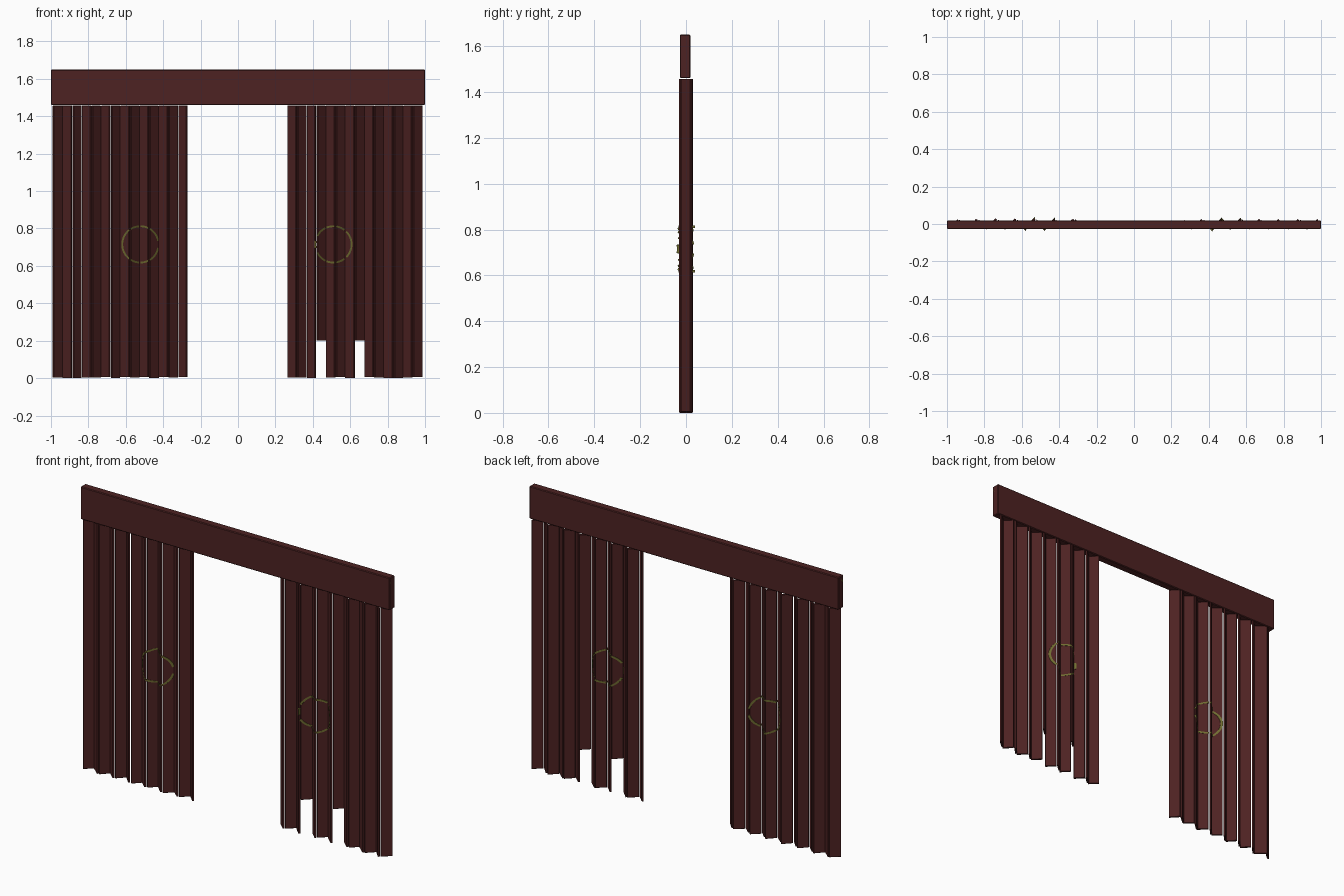
import bpy, bmesh, math, random
from mathutils import Matrix, Vector

random.seed(4)
cube = bpy.data.objects.get("Cube")
if cube:
    bpy.data.objects.remove(cube)


def material(name, rgb):
    m = bpy.data.materials.new(name)
    m.use_nodes = True
    m.diffuse_color = (*rgb, 1)
    m.node_tree.nodes["Principled BSDF"].inputs["Base Color"].default_value = (*rgb, 1)
    return m


MAROON = material("dark maroon", (0.075, 0.016, 0.016))
OLIVE = material("olive gold", (0.16, 0.15, 0.03))


def finish(name, bm, mat):
    mesh = bpy.data.meshes.new(name)
    bmesh.ops.recalc_face_normals(bm, faces=bm.faces)
    bm.to_mesh(mesh)
    bm.free()
    mesh.materials.append(mat)
    ob = bpy.data.objects.new(name, mesh)
    bpy.context.collection.objects.link(ob)
    return ob


def box(name, center, size, mat, turn=0, bevel=0):
    bm = bmesh.new()
    bmesh.ops.create_cube(bm, size=1)
    bmesh.ops.scale(bm, vec=size, verts=bm.verts)
    if bevel:
        bmesh.ops.bevel(bm, geom=bm.edges[:], offset=bevel, segments=1, affect='EDGES')
    bmesh.ops.transform(bm, matrix=Matrix.Translation(center) @ Matrix.Rotation(turn, 4, 'Z'),
                        verts=bm.verts)
    return finish(name, bm, mat)


# Header board with rod ends
box("header_board", (0, -0.004, 1.555), (2, 0.046, 0.19), MAROON, bevel=0.004)
for side, x in (("left", 0.999), ("right", -0.999)):
    bm = bmesh.new()
    bmesh.ops.create_cone(bm, cap_ends=True, segments=12, radius1=0.009, radius2=0.009, depth=0.002,
                          matrix=Matrix.Translation((x, -0.01, 1.62)) @ Matrix.Rotation(math.pi / 2, 4, 'Y'))
    finish(f"{side}_rod_end", bm, OLIVE)

# Pleated panels: each slat turns the opposite way to its neighbour
PITCH, COUNT, TOP = 0.0515, 14, 1.457
THICK, LENGTH = 0.011, 0.063
TILT = math.radians(44)


def panel(side, start, first_turn, ring_x, short_slats):
    slats = []
    for i in range(COUNT):
        sign = first_turn * (-1) ** i
        x = start + (i + 0.5) * PITCH
        y = random.uniform(-0.003, 0.003) + 0.002 * sign
        turn = sign * (TILT + random.uniform(-0.06, 0.06))
        bottom = 0.2 if i in short_slats else random.choice((0, 0.003, 0.005))
        box(f"{side}_slat_{i + 1}", (x, y, (bottom + TOP) / 2),
            (LENGTH, THICK, TOP - bottom), MAROON, turn, bevel=0.0015)
        slats.append((x, y, turn))

    # Handle ring emblem, laid across the folds as short inlaid segments
    bm = bmesh.new()
    steps, radius, band = 96, 0.097, 0.005
    for k in range(steps):
        a, b = (2 * math.pi * (k + d) / steps for d in (0, 1))
        mid = ring_x + radius * math.cos((a + b) / 2)
        i = max(0, min(COUNT - 1, int((mid - start) / PITCH)))
        x, y, turn = slats[i]
        if abs(mid - x) > PITCH * 0.43:
            continue
        verts = []
        for depth in (-1, 1):
            for ang, r in ((a, radius - band), (b, radius - band), (b, radius + band), (a, radius + band)):
                px, pz = ring_x + r * math.cos(ang), 0.715 + r * math.sin(ang)
                py = y + (px - x) * math.tan(turn) + depth * (THICK / 2 + 0.0015) / math.cos(turn)
                verts.append(bm.verts.new(Vector((px, py, pz))))
        bm.faces.new(verts[:4])
        bm.faces.new(verts[4:])
        for j in range(4):
            n = (j + 1) % 4
            bm.faces.new((verts[j], verts[n], verts[n + 4], verts[j + 4]))
    finish(f"{side}_ring", bm, OLIVE)


panel("right", -0.99, 1, -0.522, ())
panel("left", 0.264, -1, 0.51, (3, 7))
